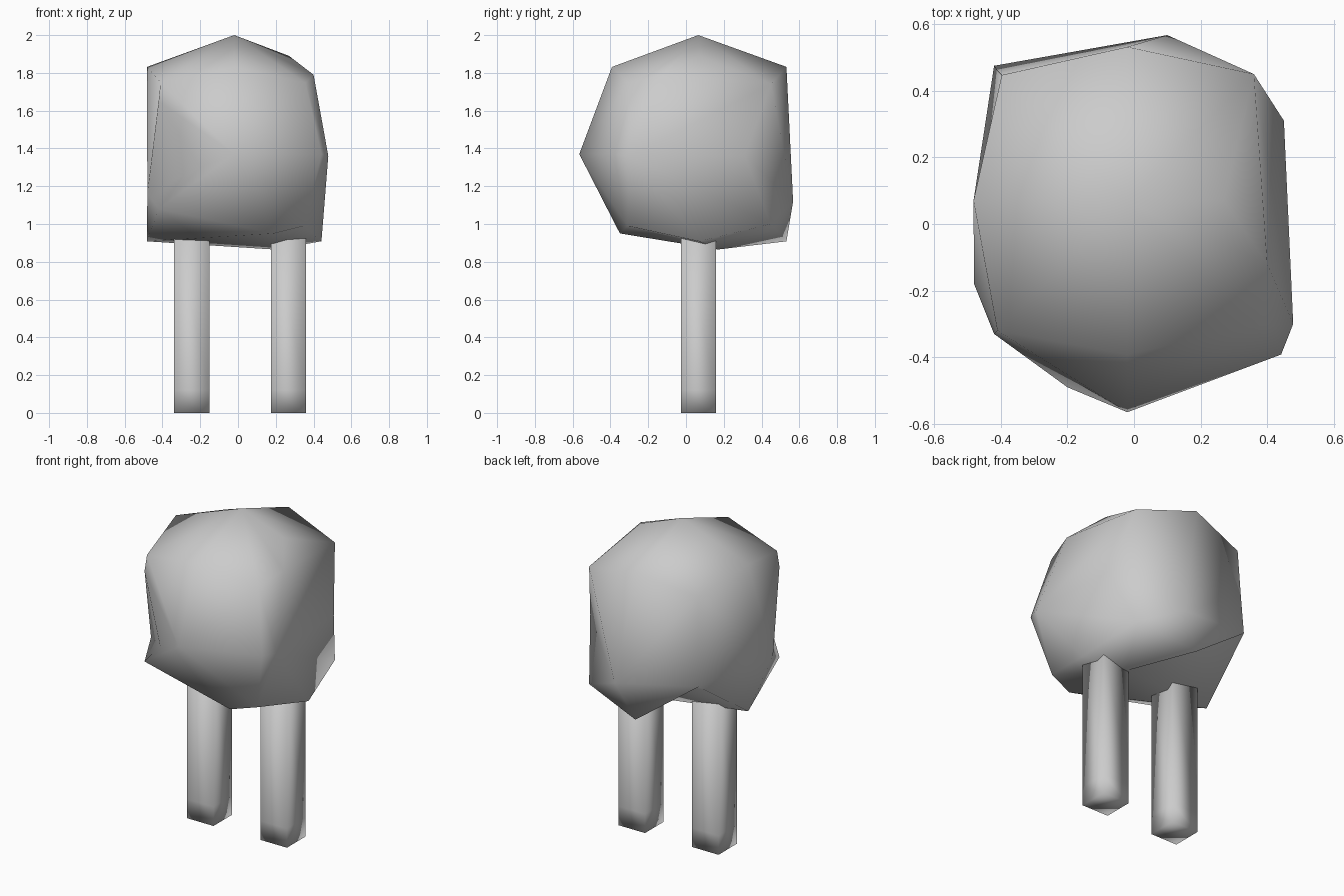
import bpy, bmesh, math
from mathutils import Vector

if "Cube" in bpy.data.objects:
    bpy.data.objects.remove(bpy.data.objects["Cube"])

grey = bpy.data.materials.new("light_grey")
grey.diffuse_color = (0.6, 0.6, 0.6, 1)
grey.use_nodes = True
grey.node_tree.nodes["Principled BSDF"].inputs["Base Color"].default_value = grey.diffuse_color


def finish(bm, name):
    bmesh.ops.recalc_face_normals(bm, faces=bm.faces[:])
    for f in bm.faces:
        f.smooth = True
    me = bpy.data.meshes.new(name)
    bm.to_mesh(me)
    bm.free()
    me.materials.append(grey)
    ob = bpy.data.objects.new(name, me)
    bpy.context.collection.objects.link(ob)
    return ob


# Body: a cube-based sphere with dented and pulled points
centre, radius = Vector((-0.02, 0.07, 1.37)), 0.653
dents = {
    (-1, 0, 0): (-0.48, -0.18, 1.16), (1, 0, 0): (0.478, -0.30, 1.36),
    (0, 1, 0): (0.10, 0.567, 1.12), (0, 0, -1): (0.19, 0.17, 0.865),
    (0, 0, 1): (-0.02, 0.065, 2.0), (0, -1, 0): (-0.02, -0.565, 1.37),
    (1, 0, 1): (0.27, 0.07, 1.89), (-1, -1, 1): (-0.41, -0.32, 1.75),
    (-1, -1, -1): (-0.42, -0.33, 1.08),
    (-1, -1, 0): (-0.20, -0.49, 1.30), (-1, 1, 0): (-0.41, 0.46, 1.45),
    (-1, 1, -1): (-0.42, 0.475, 1.20), (1, 1, 0): (0.45, 0.31, 1.36),
    (1, 1, 1): (0.36, 0.45, 1.74), (1, 1, -1): (0.36, 0.45, 1.0),
    (0, -1, -1): (0.19, -0.35, 0.95), (1, -1, -1): (0.35, -0.31, 0.99),
}
bm = bmesh.new()
verts = {}
for i in (-1, 0, 1):
    for j in (-1, 0, 1):
        for k in (-1, 0, 1):
            key = (i, j, k)
            if any(key):
                p = dents.get(key, centre + Vector(key).normalized() * radius)
                verts[key] = bm.verts.new(p)
# Each quarter of a cube side is split from its middle to its corner
for axis in range(3):
    u, w = (axis + 1) % 3, (axis + 2) % 3
    for side in (-1, 1):
        for a in (-1, 1):
            for b in (-1, 1):
                def pt(s, t):
                    key = [0, 0, 0]
                    key[axis], key[u], key[w] = side, s, t
                    return verts[tuple(key)]
                bm.faces.new((pt(0, 0), pt(a, 0), pt(a, b)))
                bm.faces.new((pt(0, 0), pt(a, b), pt(0, b)))
bmesh.ops.recalc_face_normals(bm, faces=bm.faces[:])


def add_point(a, b, co):
    """Insert a point on the edge a-b and join it to both side middles."""
    va, vb = verts[a], verts[b]
    edge = bm.edges.get((va, vb))
    middles = [next(v for v in f.verts if v not in (va, vb)) for f in edge.link_faces]
    new = bmesh.utils.edge_split(edge, va, 0.5)[1]
    new.co = co
    for f in list(new.link_faces):
        m = next(v for v in middles if v in f.verts[:])
        bmesh.utils.face_split(f, new, m)


def turn(a, b):
    """Swap the diagonal a-b for the other one."""
    bmesh.utils.edge_rotate(bm.edges.get((verts[a], verts[b])), True)


# Extra bumps on the upper right and the left front, and turned diagonals
add_point((1, 0, 1), (1, -1, 1), (0.40, -0.12, 1.79))
add_point((-1, -1, 1), (-1, -1, 0), (-0.42, -0.33, 1.65))
turn((1, 0, 0), (1, 0, 1))
turn((0, 0, -1), (-1, -1, -1))
finish(bm, "body")

# Legs: square posts with one loop near the foot
half, top = 0.093, 1.0
for name, x in (("left_leg", -0.245), ("right_leg", 0.267)):
    bm = bmesh.new()
    bmesh.ops.create_cube(bm, size=1)
    for v in bm.verts:
        v.co = (x + v.co.x * 2 * half, 0.066 + v.co.y * 2 * half, (v.co.z + 0.5) * top)
    bmesh.ops.bisect_plane(bm, geom=bm.verts[:] + bm.edges[:] + bm.faces[:],
                           plane_co=(0, 0, 0.12), plane_no=(0, 0, 1))
    finish(bm, name)
